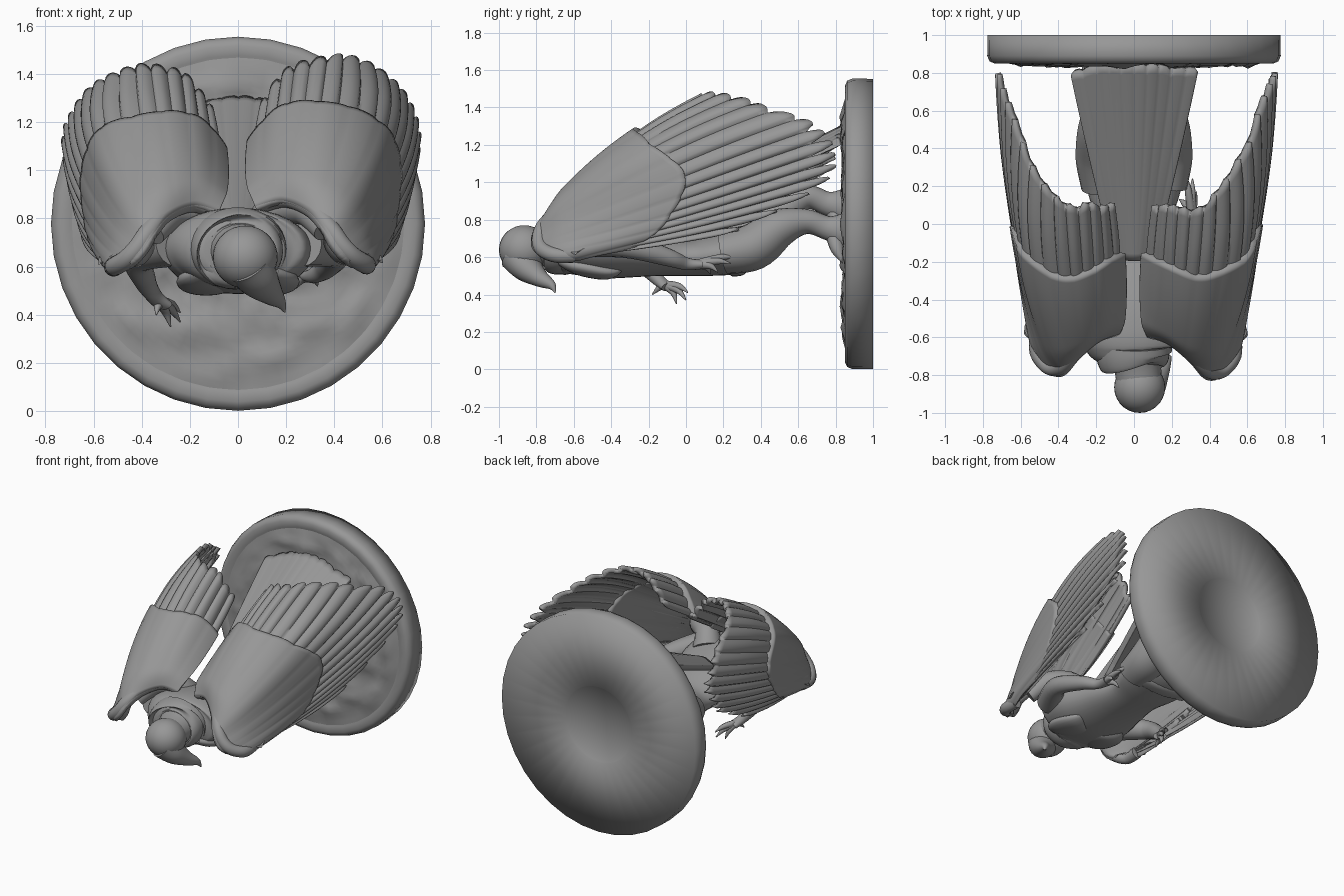
import bpy, bmesh, math, random
from mathutils import Vector, noise

if "Cube" in bpy.data.objects:
    bpy.data.objects.remove(bpy.data.objects["Cube"])

random.seed(4)

# Dark stone grey for the whole statue
stone = bpy.data.materials.new("dark_stone")
stone.diffuse_color = (.31, .31, .31, 1)
stone.use_nodes = True
stone.node_tree.nodes["Principled BSDF"].inputs["Base Color"].default_value = stone.diffuse_color


def finish(name, bm, angle=50, fix=True):
    if fix:
        bmesh.ops.recalc_face_normals(bm, faces=bm.faces)
    me = bpy.data.meshes.new(name)
    bm.to_mesh(me)
    bm.free()
    ob = bpy.data.objects.new(name, me)
    bpy.context.collection.objects.link(ob)
    me.materials.append(stone)
    me.shade_smooth()
    if angle < 180:
        me.set_sharp_from_angle(angle=math.radians(angle))
    return ob


def spline(pts, u):
    """Catmull-Rom through tuples of any length, u in 0..1."""
    n = len(pts) - 1
    i = min(int(u * n), n - 1)
    f = u * n - i
    a, b, c, d = (pts[max(0, min(n, k))] for k in (i - 1, i, i + 1, i + 2))
    return [0.5 * (2 * q + (r - p) * f + (2 * p - 5 * q + 4 * r - s) * f * f
                   + (3 * q - p - 3 * r + s) * f ** 3) for p, q, r, s in zip(a, b, c, d)]


def tube(name, pts, sides=20, steps=6, up=(0, 0, 1)):
    """Elliptical tube; points are x, y, z, side radius, up radius."""
    pts = [p if len(p) == 5 else (*p, p[3]) for p in pts]
    n = (len(pts) - 1) * steps
    bm = bmesh.new()
    rings = []
    for i in range(n + 1):
        v = spline(pts, i / n)
        tan = (Vector(spline(pts, min(1, i / n + .01))[:3]) - Vector(spline(pts, max(0, i / n - .01))[:3])).normalized()
        side = tan.cross(Vector(up)).normalized()
        top = side.cross(tan)
        rings.append([bm.verts.new(Vector(v[:3]) + side * max(v[3], .002) * math.cos(k * math.tau / sides)
                                   + top * max(v[4], .002) * math.sin(k * math.tau / sides)) for k in range(sides)])
    for a, b in zip(rings, rings[1:]):
        for k in range(sides):
            j = (k + 1) % sides
            bm.faces.new((a[k], a[j], b[j], b[k]))
    bm.faces.new(rings[0])
    bm.faces.new(rings[-1])
    return finish(name, bm)


def ball(name, loc, size):
    bm = bmesh.new()
    bmesh.ops.create_uvsphere(bm, u_segments=28, v_segments=18, radius=1)
    for v in bm.verts:
        v.co = Vector(loc) + Vector(a * b for a, b in zip(v.co, size))
    return finish(name, bm)


def feather_sheet(name, rows, count, reach, lift, ridge, notch, place, flip=False, thick=.025, rough=1):
    """Fan of feathers; each row is (root, middle, tip), reach(s) cuts the length."""
    flat = [[c for p in r for c in p] for r in rows]

    def point(s, t):
        v = spline(flat, s)
        r, m, e = Vector(v[:3]), Vector(v[3:6]), Vector(v[6:])
        return r * (1 - t) * (1 - 2 * t) + m * 4 * t * (1 - t) + e * t * (2 * t - 1)

    sub, nt = 8, 26
    jitter = [random.uniform(-.03, .015) * rough for _ in range(count + 1)]
    bm = bmesh.new()
    grid = []
    for i in range(count * sub + 1):
        s = i / (count * sub)
        f = (i % sub) / sub
        mix = jitter[i // sub] * (1 - f) + jitter[min(count, i // sub + 1)] * f
        end = reach(s) + mix - notch(s) * abs(2 * f - 1) ** 3
        col = []
        for j in range(nt + 1):
            u = j / nt
            t = end * u
            p = point(s, t)
            s0, t0 = min(s, .99), min(t, .99)
            q = point(s0, t0)
            nrm = (point(s0 + .01, t0) - q).cross(point(s0, t0 + .01) - q).normalized()
            # each feather overlaps the next with a tilted, rounded blade
            h = ridge * min(1, u * 1.3) * (math.sin(math.pi * f) * .7 + f * .5)
            # the thick shoulder rises fast and melts into the outer feathers
            h += lift * math.sin(min(1, 4 * u) * math.pi / 2) * (1 - max(0, s - .35) / .65 * u)
            col.append(bm.verts.new(place(p + nrm * h)))
        grid.append(col)
    for a, b in zip(grid, grid[1:]):
        for j in range(nt):
            q = (a[j], b[j], b[j + 1], a[j + 1])
            bm.faces.new(q[::-1] if flip else q)
    ob = finish(name, bm, 70, fix=False)
    mod = ob.modifiers.new("thickness", 'SOLIDIFY')
    mod.thickness, mod.offset = thick, -1
    return ob


# Round base standing upright behind the figure
bm = bmesh.new()
prof = [(0, .995), (.268, .995), (.272, 1), (.775, 1), (.777, .89), (.765, .862),
        (.74, .85), (.70, .852), (.67, .865), (0, .865)]
vs = [bm.verts.new((r, y, 0)) for r, y in prof]
es = [bm.edges.new(e) for e in zip(vs, vs[1:])]
bmesh.ops.spin(bm, geom=vs + es, cent=(0, 0, 0), axis=(0, 1, 0), angle=math.tau, steps=36)
bmesh.ops.remove_doubles(bm, verts=bm.verts, dist=1e-4)
bmesh.ops.translate(bm, verts=bm.verts, vec=(0, 0, .778))
finish("base_disc", bm, 180)

# Rough ground on the base face
bm = bmesh.new()
cols = []
for i in range(25):
    r = .69 * i / 24
    ring = []
    for k in range(72):
        a = k * math.tau / 72
        p = Vector((r * math.cos(a), 0, .778 + r * math.sin(a)))
        h = max(0, noise.noise(p * 7) * .03 + noise.noise(p * 19) * .015 + .012)
        h *= min(1, (24 - i) / 3)
        ring.append(bm.verts.new((p.x, .856 - h, p.z)))
    cols.append(ring)
for a, b in zip(cols, cols[1:]):
    for k in range(72):
        j = (k + 1) % 72
        bm.faces.new((a[k], a[j], b[j], b[k]))
bmesh.ops.remove_doubles(bm, verts=bm.verts, dist=1e-4)
finish("rough_ground", bm, 60)

# Head and hooked beak
ball("head", (.03, -.865, .64), (.135, .135, .13))
tube("neck", [(.03, -.87, .65, .12, .10), (.02, -.76, .66, .125, .11), (.01, -.66, .67, .15, .13)])
tube("beak", [(.04, -.90, .61, .10, .10), (.085, -.85, .545, .09, .08), (.135, -.785, .49, .055, .05),
              (.175, -.72, .45, .025), (.195, -.70, .41, .003)])

# Body, collar, chest flaps and belt
tube("torso", [(.01, -.72, .67, .15, .13), (0, -.66, .67, .25, .16), (0, -.58, .675, .30, .17),
               (0, -.42, .655, .31, .17), (0, -.2, .63, .25, .135), (0, 0, .60, .20, .10),
               (0, .15, .61, .24, .11), (0, .3, .64, .27, .125), (0, .42, .69, .19, .10)], 32)
tube("collar", [(.01, -.745, .66, .14, .12), (.01, -.725, .66, .18, .155), (0, -.69, .67, .20, .17),
                (0, -.64, .68, .20, .17)], 32)
tube("belt", [(0, .2, .615, .23, .11), (0, .22, .62, .268, .125), (0, .27, .63, .28, .132),
              (0, .29, .635, .25, .12)], 32)
for sx, side in ((1, "right"), (-1, "left")):
    tube("chest_flap_" + side, [(sx * .10, -.66, .58, .07, .03), (sx * .13, -.56, .55, .12, .05),
                                (sx * .13, -.42, .52, .11, .04), (sx * .11, -.36, .54, .05, .01)])

# Legs and clawed feet reaching the base
for sx, side, dz in ((1, "right", 0), (-1, "left", .13)):
    tube("leg_" + side, [(sx * .15, .2, .62, .13, .11), (sx * .17, .36, .655 + dz * .3, .14, .125),
                         (sx * .19, .5, .755 + dz * .6, .11, .105), (sx * .19, .64, .79 + dz, .07, .068),
                         (sx * .19, .76, .755 + dz, .055, .065), (sx * .19, .86, .74 + dz, .09, .11)])
    for k in (-1, 0, 1):
        tube("toe_" + side, [(sx * .19, .79, .72 + dz, .045), (sx * .19 + k * .05, .81, .64 + dz, .035),
                             (sx * .19 + k * .08, .84, .57 + dz, .004)], 10, 5, (0, 1, 0))

# Arms with spread fingers
arms = {"right": ([(.27, -.55, .69, .09), (.40, -.32, .66, .065), (.37, -.1, .60, .048), (.32, .0, .565, .034),
                   (.30, .08, .56, .045, .025)],
                  [(.27, .27, .60), (.31, .24, .565), (.33, .17, .52), (.24, .13, .51)]),
        "left": ([(-.27, -.55, .69, .09), (-.41, -.36, .64, .065), (-.39, -.22, .55, .048), (-.35, -.15, .48, .034),
                  (-.31, -.10, .44, .045, .025)],
                 [(-.24, .01, .41), (-.24, .0, .37), (-.28, -.05, .35), (-.34, -.18, .40)])}
for side, (path, tips) in arms.items():
    tube("arm_" + side, path, 16)
    hand = Vector(path[-1][:3])
    wrist = Vector(path[-2][:3])
    for tip in tips:
        tip = Vector(tip)
        a = hand.lerp(wrist, .3)
        m = a.lerp(tip, .55) + Vector((0, .01, .015))
        tube("finger_" + side, [(*a, .024), (*m, .018), (*tip, .003)], 8, 5)

# Wings: rows run from the inner edge round to the lower outer edge
rows = [((.07, -.60, .85), (.06, -.27, 1.03), (.10, .12, 1.27)),
        ((.18, -.64, .875), (.19, -.32, 1.16), (.22, .12, 1.43)),
        ((.29, -.73, .83), (.36, -.36, 1.18), (.40, .13, 1.47)),
        ((.36, -.81, .75), (.56, -.24, 1.14), (.57, .38, 1.42)),
        ((.41, -.83, .68), (.64, -.06, 1.02), (.69, .72, 1.31)),
        ((.46, -.81, .63), (.655, -.04, .87), (.745, .84, 1.16)),
        ((.51, -.74, .60), (.645, -.10, .745), (.71, .66, .95)),
        ((.51, -.64, .60), (.60, -.24, .645), (.65, .20, .715))]
for sx, side in ((1, "right"), (-1, "left")):
    def place(p, sx=sx):
        return Vector(p) if sx > 0 else Vector((-p[0] * .95 - .01, p[1] * .97 - .005, p[2] * .96 + .015))
    feather_sheet("flight_feathers_" + side, rows, 19, lambda s: 1, 0, .02,
                  lambda s: .02 + .14 * max(0, s - .5) * 2, place, sx < 0, .03)
    feather_sheet("wing_coverts_" + side, rows, 12, lambda s: .68 - .25 * s, .04, .003,
                  lambda s: .004, place, sx < 0, .065, .5)
    # Thick leading edge of the wing
    edge = [place((r[0][0] + .02, r[0][1] + .045, r[0][2] + .01)) for r in rows]
    tube("wing_leading_edge_" + side, [(*p, .04) for p in edge], 14, 5, (0, 1, .3))
    # Muscle joining the wing to the back
    tube("wing_root_" + side, [(*place(p), r) for *p, r in ((.12, -.42, .76, .10), (.17, -.48, .84, .08),
                                                           (.28, -.56, .84, .07), (.36, -.66, .75, .05))], 16, 6, (0, 1, 0))

# Fanned tail
tail = [((x * .32, -.2 + .06 * abs(x), .82 - .1 * abs(x)), (x * .68, .32, 1.06 - .15 * abs(x)),
         (x, .85 - .35 * x * x, 1.33 - .3 * abs(x))) for x in (-.34, -.2, -.07, .07, .2, .34)]
feather_sheet("tail_feathers", tail, 10, lambda s: 1, 0, .003, lambda s: .01, lambda p: p, thick=.04, rough=.5)
